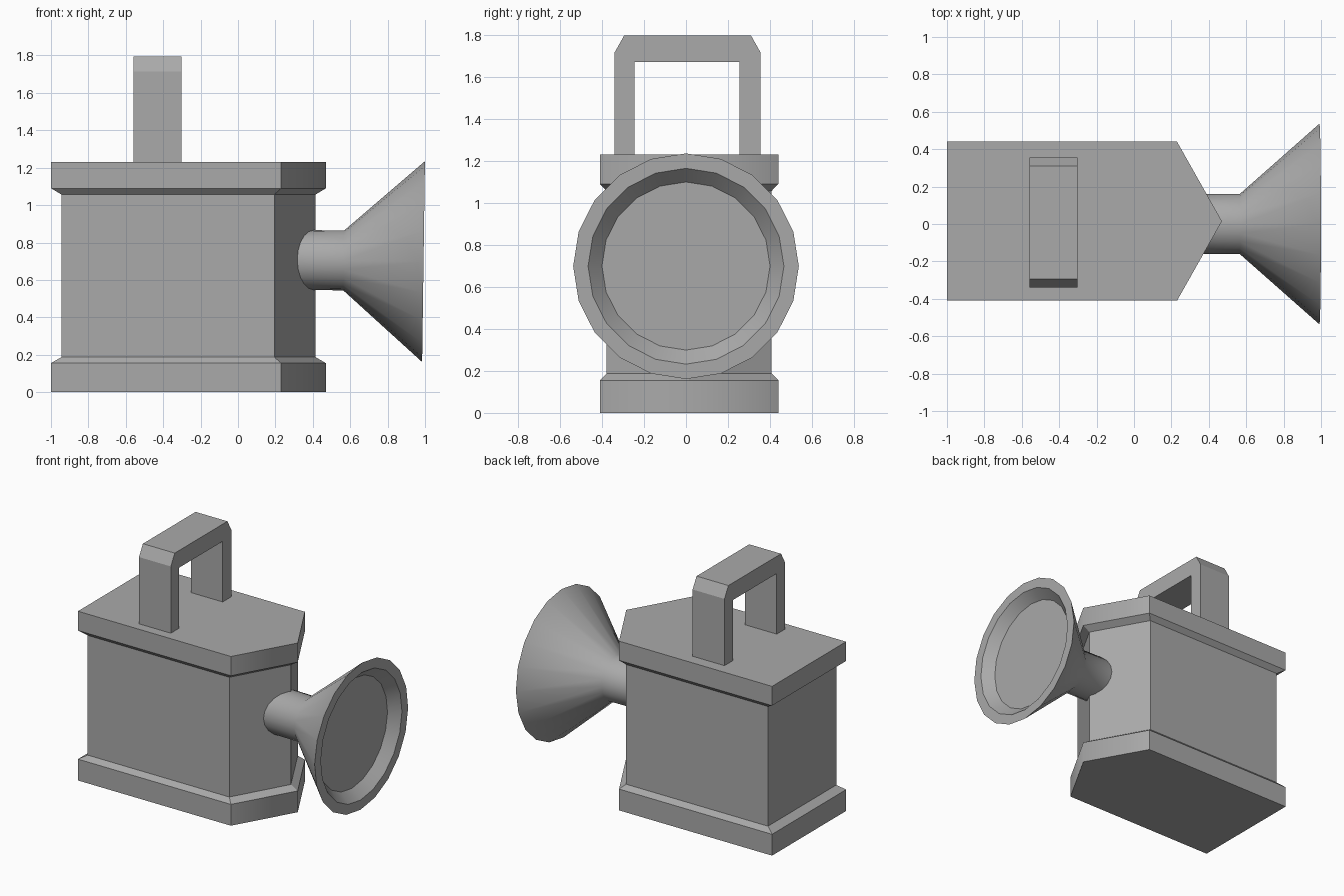
import bpy, bmesh
from math import sin, cos, pi, radians

cube = bpy.data.objects.get("Cube")
if cube:
    bpy.data.objects.remove(cube, do_unlink=True)

grey = bpy.data.materials.new("plain grey")
grey.use_nodes = True
GREY = (0.4, 0.4, 0.4, 1)
grey.diffuse_color = GREY
grey.node_tree.nodes["Principled BSDF"].inputs["Base Color"].default_value = GREY


def loft(name, rings, soft_edge=None):
    """Skin closed rings of points in order and cap both ends."""
    bm = bmesh.new()
    loops = [[bm.verts.new(p) for p in ring] for ring in rings]
    n = len(loops[0])
    for a, b in zip(loops, loops[1:]):
        for i in range(n):
            j = (i + 1) % n
            bm.faces.new((a[i], a[j], b[j], b[i]))
    bm.faces.new(loops[0][::-1])
    bm.faces.new(loops[-1])
    bmesh.ops.recalc_face_normals(bm, faces=bm.faces)
    if soft_edge:
        for f in bm.faces:
            f.smooth = True
        for e in bm.edges:
            e.smooth = soft_edge(e)
    mesh = bpy.data.meshes.new(name)
    bm.to_mesh(mesh)
    bm.free()
    mesh.materials.append(grey)
    obj = bpy.data.objects.new(name, mesh)
    bpy.context.collection.objects.link(obj)
    return obj


def house(back, shoulder, nose, half, z):
    """Five-sided outline with a pointed nose toward +x."""
    mid = 0.015
    return [(back, mid - half, z), (shoulder, mid - half, z), (nose, mid, z),
            (shoulder, mid + half, z), (back, mid + half, z)]


# Body: wide base and lid with a narrower middle
wide = (-1.0, 0.23, 0.47, 0.425)
slim = (-0.945, 0.195, 0.415, 0.393)
levels = [(wide, 0), (wide, 0.155), (slim, 0.187),
          (slim, 1.057), (wide, 1.09), (wide, 1.23)]
loft("lamp_body", [house(*size, z) for size, z in levels],
     lambda e: all(v.co.x > 0.45 for v in e.verts))

# Horn: tube, flare, flat rim and recessed lens, as (x from rim, radius)
SIDES = 20
profile = [(-0.74, 0.16), (-0.427, 0.16), (0, 0.537), (0, 0.466), (-0.07, 0.4)]
horn = loft("horn", [[(x, r * sin(2 * pi * i / SIDES), r * cos(2 * pi * i / SIDES))
                      for i in range(SIDES)] for x, r in profile])
horn.location = (0.992, 0, 0.698)
horn.rotation_euler.y = radians(0.8)
bpy.ops.object.select_all(action='DESELECT')
horn.select_set(True)
bpy.context.view_layer.objects.active = horn
bpy.ops.object.shade_smooth_by_angle(angle=radians(44))

# Handle: chamfered arch outline extruded along x
outline = [(-0.34, 1.22), (-0.34, 1.715), (-0.295, 1.795), (0.31, 1.795),
           (0.355, 1.715), (0.355, 1.22), (0.255, 1.22), (0.255, 1.67),
           (-0.245, 1.67), (-0.245, 1.22)]
loft("carry_handle", [[(x, y, z) for y, z in outline] for x in (-0.558, -0.302)])
